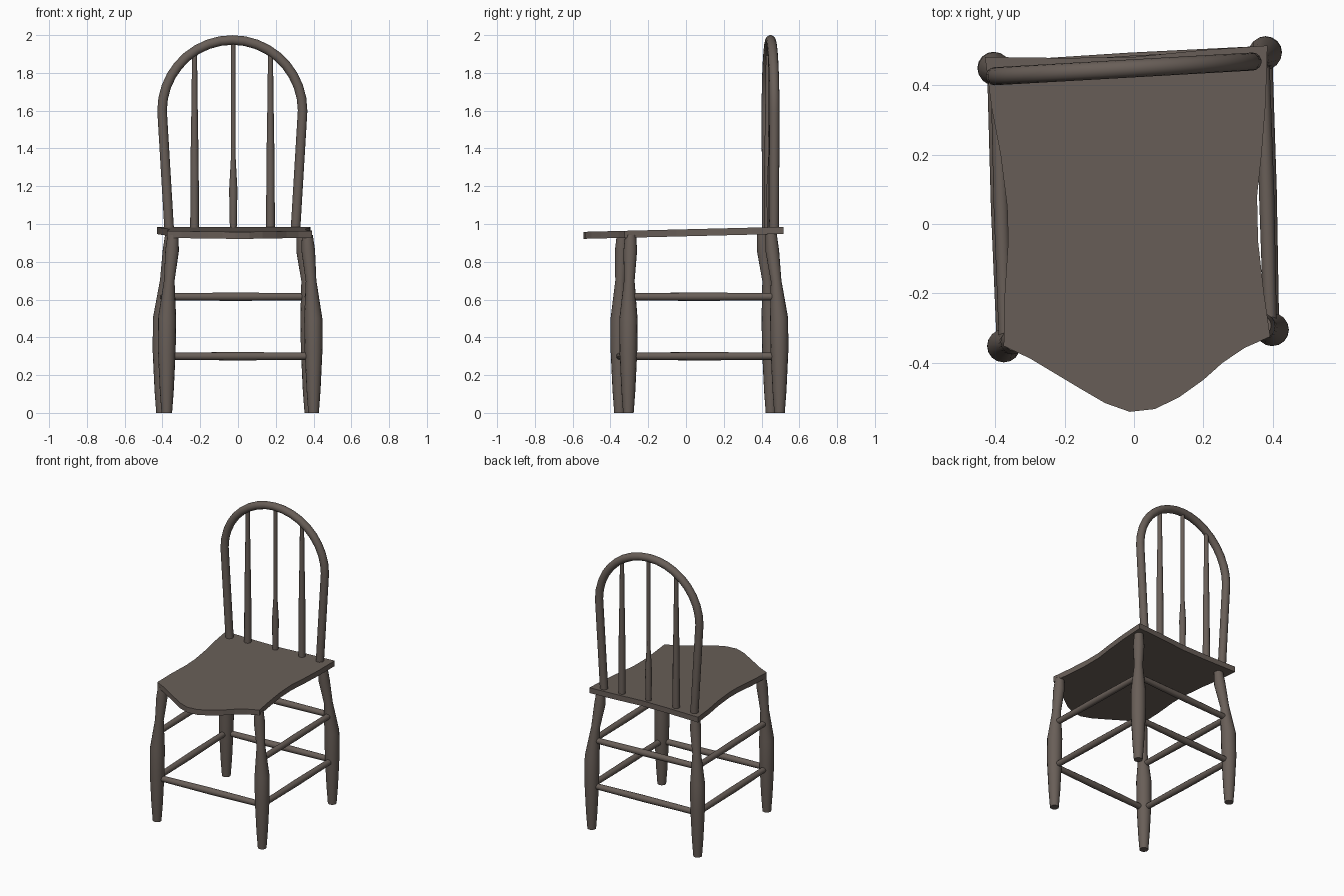
import bpy, bmesh, math
from mathutils import Vector

if "Cube" in bpy.data.objects:
    bpy.data.objects.remove(bpy.data.objects["Cube"])

wood = bpy.data.materials.new("dark grey brown wood")
wood.diffuse_color = (0.14, 0.113, 0.097, 1)
wood.use_nodes = True
wood.node_tree.nodes["Principled BSDF"].inputs["Base Color"].default_value = wood.diffuse_color


def finish(bm, name, smooth=True):
    bmesh.ops.recalc_face_normals(bm, faces=bm.faces)
    me = bpy.data.meshes.new(name)
    bm.to_mesh(me)
    bm.free()
    me.materials.append(wood)
    ob = bpy.data.objects.new(name, me)
    bpy.context.collection.objects.link(ob)
    if smooth:
        bpy.ops.object.select_all(action='DESELECT')
        ob.select_set(True)
        bpy.context.view_layer.objects.active = ob
        bpy.ops.object.shade_smooth_by_angle(angle=math.radians(35))
    return ob


def tube(name, points, radii, sides=14, up=Vector((0, 1, 0))):
    """Round bar through the points, with its own radius at each point."""
    pts = [Vector(p) for p in points]
    bm = bmesh.new()
    rings = []
    for i, p in enumerate(pts):
        t = (pts[min(i + 1, len(pts) - 1)] - pts[max(i - 1, 0)]).normalized()
        u = (up - t * up.dot(t)).normalized()
        v = t.cross(u)
        rings.append([bm.verts.new(p + radii[i] * (u * math.cos(a) + v * math.sin(a)))
                      for a in (2 * math.pi * k / sides for k in range(sides))])
    for a, b in zip(rings, rings[1:]):
        for k in range(sides):
            j = (k + 1) % sides
            bm.faces.new((a[k], a[j], b[j], b[k]))
    bm.faces.new(rings[0])
    bm.faces.new(rings[-1])
    return finish(bm, name)


# Seat: wavy outline on a slightly tilted plane, extruded down
left = [(-.43, .482), (-.41, .33), (-.385, .2), (-.366, .05), (-.363, -.05), (-.373, -.2)]
front = [(-.376, -.352), (-.30, -.388), (-.155, -.475), (-.083, -.517), (-.012, -.542),
         (.06, -.534), (.13, -.50), (.20, -.45), (.256, -.40), (.32, -.357)]
right = [(.393, -.325), (.375, -.2), (.358, -.05), (.355, .08), (.368, .2), (.38, .35), (.385, .515)]
back = [(.2, .502), (0, .482), (-.2, .479)]
bm = bmesh.new()
top_z = lambda y: .972 + .025 * y
outline = left + front + right + back
tops = [bm.verts.new((x, y, top_z(y))) for x, y in outline]
lows = [bm.verts.new((x, y, top_z(y) - .037)) for x, y in outline]
bm.faces.new(tops)
bm.faces.new(lows)
for k in range(len(tops)):
    j = (k + 1) % len(tops)
    bm.faces.new((tops[k], tops[j], lows[j], lows[k]))
bmesh.ops.triangulate(bm, faces=[f for f in bm.faces if len(f.verts) > 4])
finish(bm, "seat", smooth=False)

# Turned legs: upright below, leaning inward above (foot x, y, lean x, y, top z)
legs = {
    "front_left": (-.377, -.352, .033, .014, .94),
    "front_right": (.40, -.305, -.033, .012, .94),
    "back_left": (-.405, .45, .05, -.045, .955),
    "back_right": (.38, .495, -.042, -.045, .955),
}
for name, (x, y, dx, dy, top) in legs.items():
    zs = (0, .12, .33, .5, .70, .86, top)
    lean = (0, 0, 0, .05, .4, .85, 1)
    tube(name + "_leg", [(x + dx * s, y + dy * s, z) for z, s in zip(zs, lean)],
         (.028, .037, .047, .048, .028, .036, .029), 16)

# Stretchers: all round low down, upper ones on sides and back only
rails = [("front_left", "front_right", (.30,)), ("back_left", "back_right", (.30, .615)),
         ("front_left", "back_left", (.30, .615)), ("front_right", "back_right", (.30, .615))]
for a, b, heights in rails:
    for z in heights:
        s = .2 if z > .5 else 0
        p, q = (Vector((legs[n][0] + legs[n][2] * s, legs[n][1] + legs[n][3] * s, z)) for n in (a, b))
        tube(f"stretcher_{a}_to_{b}_{'upper' if z > .5 else 'lower'}",
             [p, (p + q) / 2, q], (.019, .022, .019), 12, Vector((0, 0, 1)))


# Back hoop, standing in a slightly turned plane
def back_pt(x, z):
    return (x, .4475 + .057 * (x + .03), z)


cx, half, spring, rise = -.03, .372, 1.60, .374
path = [back_pt(cx - .334, .965)]
for k in range(19):
    a = math.pi * (1 - k / 18)
    path.append(back_pt(cx + half * math.cos(a), spring + rise * math.sin(a)))
path.append(back_pt(cx + .334, .965))
tube("back_hoop", path, [.026] * len(path), 14)

# Back spindles: plain tapered outer pair, turned middle one
for side, x in (("left", -.23), ("right", .172)):
    tube(side + "_spindle", [back_pt(x, z) for z in (.965, 1.3, 1.6, 1.91)],
         (.023, .022, .017, .013), 12)
tube("middle_spindle", [back_pt(-.025, z) for z in (.965, 1.18, 1.36, 1.65, 1.96)],
     (.018, .022, .012, .013, .013), 12)
